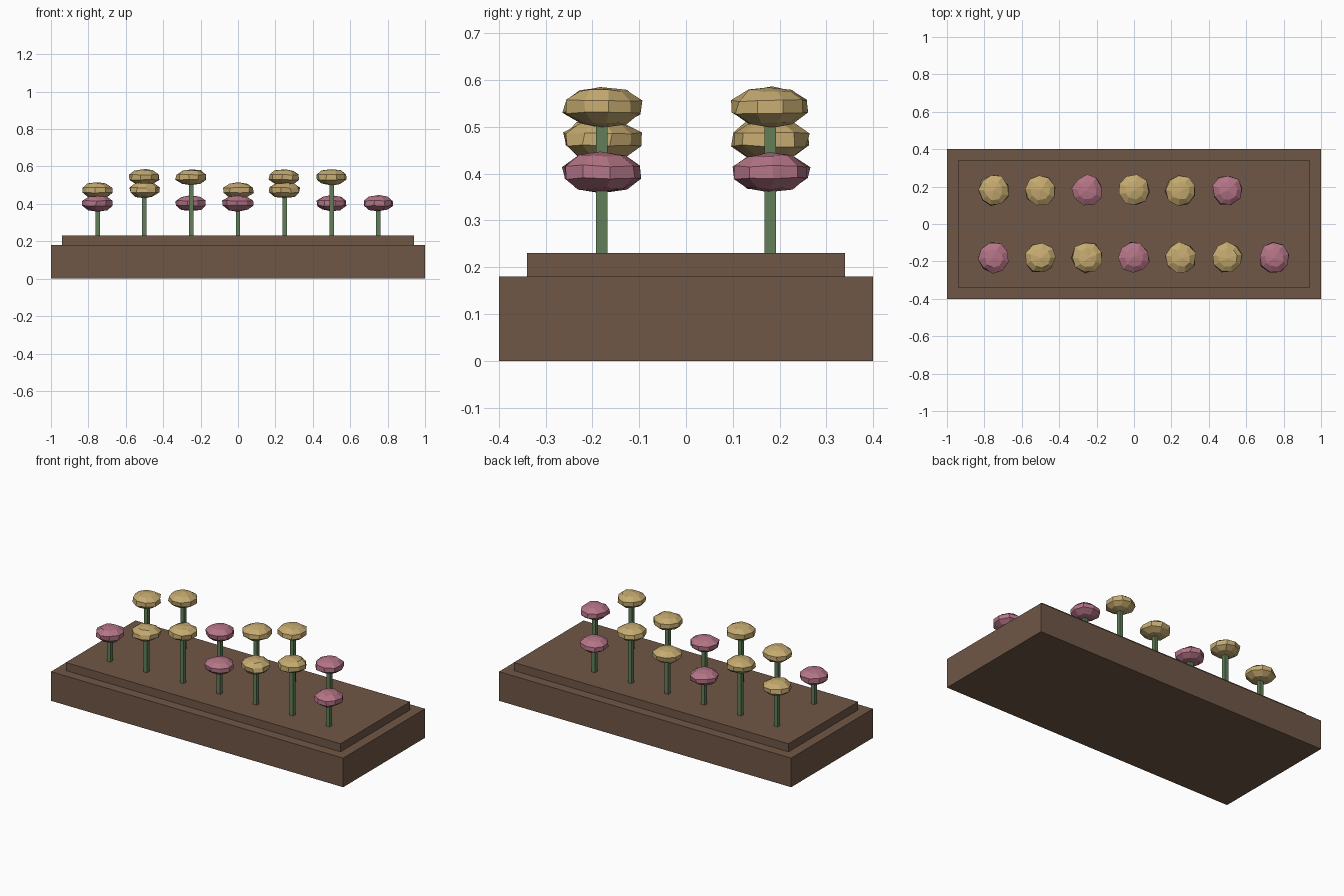
import bpy, bmesh, random
from mathutils import Matrix, Vector

random.seed(4)
if "Cube" in bpy.data.objects:
    bpy.data.objects.remove(bpy.data.objects["Cube"], do_unlink=True)


def material(name, rgb):
    # sRGB bytes to linear colour
    lin = [((c / 255 + 0.055) / 1.055) ** 2.4 for c in rgb]
    mat = bpy.data.materials.new(name)
    mat.use_nodes = True
    mat.diffuse_color = (*lin, 1)
    bsdf = mat.node_tree.nodes["Principled BSDF"]
    bsdf.inputs["Base Color"].default_value = (*lin, 1)
    bsdf.inputs["Roughness"].default_value = 0.9
    return mat


EARTH = material("earth brown", (112, 87, 71))
GREEN = material("stem green", (97, 127, 89))
PINK = material("petal pink", (180, 116, 134))
YELLOW = material("petal yellow", (197, 170, 112))


def finish(bm, name, mat, location):
    mesh = bpy.data.meshes.new(name)
    bm.to_mesh(mesh)
    bm.free()
    mesh.materials.append(mat)
    obj = bpy.data.objects.new(name, mesh)
    obj.location = location
    bpy.context.collection.objects.link(obj)
    return obj


def box(name, mat, size, x, y, bottom):
    bm = bmesh.new()
    bmesh.ops.create_cube(bm, size=1, matrix=Matrix.Diagonal((*size, 1)))
    return finish(bm, name, mat, (x, y, bottom + size[2] / 2))


def bloom(name, mat, location):
    # Flattened faceted ball with slightly irregular corners
    bm = bmesh.new()
    bmesh.ops.create_uvsphere(bm, u_segments=9, v_segments=5, radius=1)
    turn = Matrix.Rotation(random.uniform(0, 1), 3, 'Z')
    for v in bm.verts:
        jitter = Vector([random.uniform(-0.06, 0.06) for _ in range(3)])
        p = turn @ v.co + jitter
        v.co = (p.x * 0.086, p.y * 0.086, p.z * 0.043)
    return finish(bm, name, mat, location)


# Planter bed with a raised layer of soil
BASE, SOIL_TOP = 0.18, 0.23
box("bed_base", EARTH, (2, 0.8, BASE), 0, 0, 0)
box("soil_layer", EARTH, (1.88, 0.68, SOIL_TOP - BASE), 0, 0, BASE)

# Two rows of flowers; heights repeat in threes, the shortest are pink
for row, (y, count) in enumerate([(-0.18, 7), (0.18, 6)]):
    for col in range(count):
        step = (row + col) % 3
        x = -0.75 + 0.25 * col
        height = 0.403 + 0.07 * step
        tag = f"{'front' if row == 0 else 'back'}_{col + 1}"
        box(f"stem_{tag}", GREEN, (0.024, 0.024, height - SOIL_TOP), x, y, SOIL_TOP)
        bloom(f"bloom_{tag}", YELLOW if step else PINK, (x, y, height))
